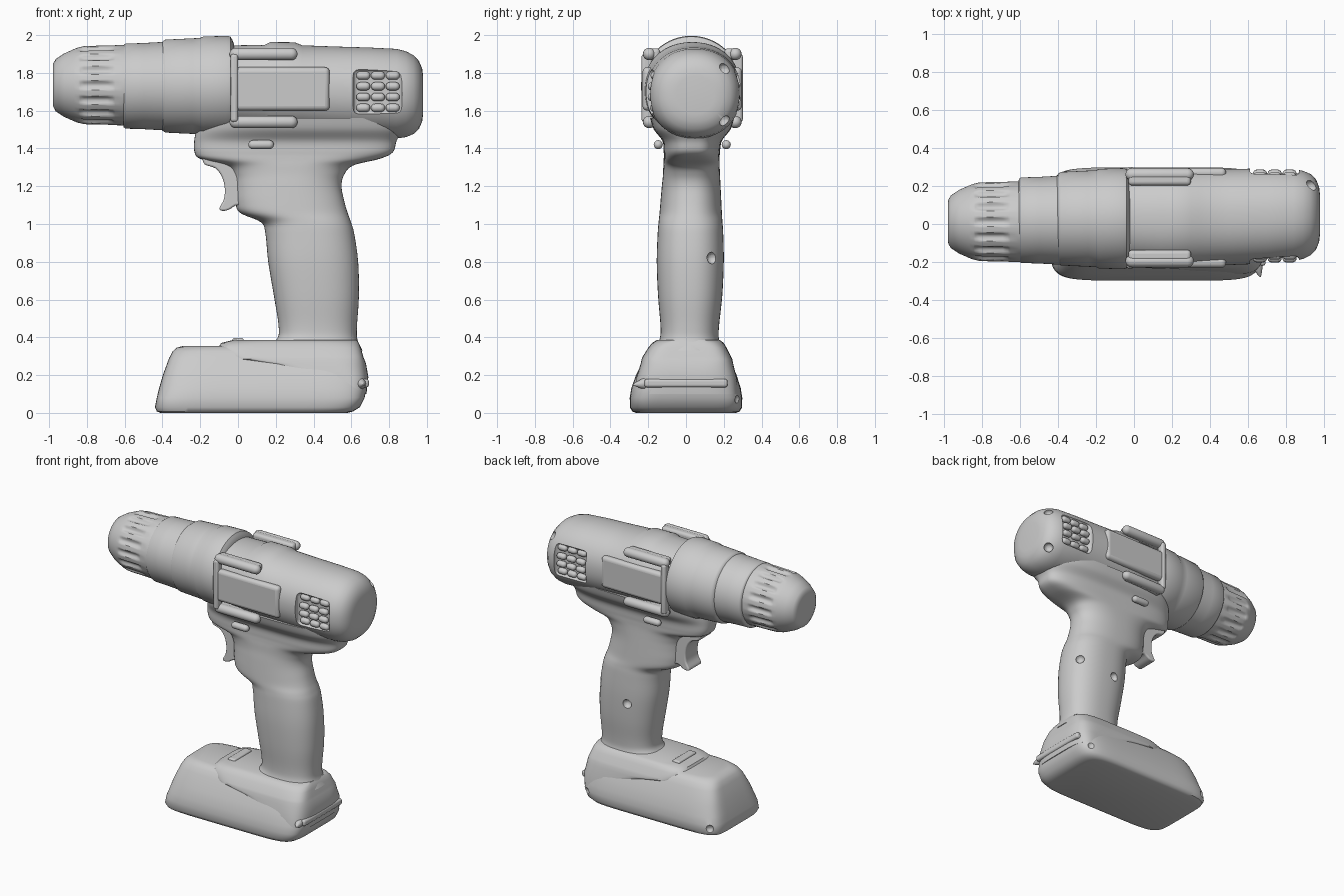
import bpy, bmesh, math
from mathutils import Vector

YC = 0.033          # centre plane of the tool


def add_mesh(name, bm):
    bmesh.ops.recalc_face_normals(bm, faces=bm.faces)
    me = bpy.data.meshes.new(name)
    bm.to_mesh(me)
    bm.free()
    ob = bpy.data.objects.new(name, me)
    bpy.context.collection.objects.link(ob)
    return ob


def spow(v, n):
    return math.copysign(abs(v) ** (2 / n), v)


def spline(rows, k):
    """Catmull-Rom interpolation of section rows."""
    out = []
    for i in range(len(rows) - 1):
        p = [rows[max(0, min(len(rows) - 1, j))] for j in (i - 1, i, i + 1, i + 2)]
        for s in range(k):
            t = s / k
            out.append([0.5 * (2 * b + (c - a) * t + (2 * a - 5 * b + 4 * c - d) * t * t
                        + (3 * b - a - 3 * c + d) * t ** 3) for a, b, c, d in zip(*p)])
    return out + [list(rows[-1])]


def loft(name, rings):
    bm = bmesh.new()
    vs = [[bm.verts.new(p) for p in r] for r in rings]
    n = len(vs[0])
    for a, b in zip(vs, vs[1:]):
        for i in range(n):
            bm.faces.new((a[i], a[(i + 1) % n], b[(i + 1) % n], b[i]))
    bm.faces.new(vs[0])
    bm.faces.new(vs[-1])
    return add_mesh(name, bm)


def loft_x(name, rows, n=2.0, seg=96, flutes=0):
    """rows: x, centre y, centre z, half y, half z, flute depth"""
    rings = []
    for x, yc, zc, hy, hz, dep in rows:
        ring = []
        for i in range(seg):
            a = math.tau * i / seg
            k = 1 - dep * max(0, math.cos(a * flutes)) ** 0.6 if dep else 1
            ring.append((x, yc + hy * k * spow(math.cos(a), n), zc + hz * k * spow(math.sin(a), n)))
        rings.append(ring)
    return loft(name, rings)


def loft_z(name, rows, seg=64):
    """rows: z, x min, x max, y min, y max, squareness"""
    return loft(name, [[((x0 + x1) / 2 + (x1 - x0) / 2 * spow(math.cos(math.tau * i / seg), n),
                         (y0 + y1) / 2 + (y1 - y0) / 2 * spow(math.sin(math.tau * i / seg), n), z)
                        for i in range(seg)] for z, x0, x1, y0, y1, n in rows])


def bevel(ob, w, seg=4):
    m = ob.modifiers.new("bevel", 'BEVEL')
    m.width, m.segments, m.limit_method = w, seg, 'ANGLE'
    return ob


def box(name, lo, hi, w=0.02):
    bm = bmesh.new()
    bmesh.ops.create_cube(bm, size=1)
    for v in bm.verts:
        v.co = Vector([(a + b) / 2 + c * (b - a) for a, b, c in zip(lo, hi, v.co)])
    return bevel(add_mesh(name, bm), w)


def ball(name, loc, r, stretch=(1, 1, 1)):
    bm = bmesh.new()
    bmesh.ops.create_uvsphere(bm, u_segments=20, v_segments=12, radius=r)
    for v in bm.verts:
        v.co = Vector([c * s + l for c, s, l in zip(v.co, stretch, loc)])
    return add_mesh(name, bm)


def capsule(name, x0, x1, y, z, r):
    rows = [(x0 + r - r * math.cos(a), y, z, r * math.sin(a), r * math.sin(a), 0)
            for a in [math.radians(d) for d in (8, 25, 45, 68, 90)]]
    rows += [(x0 + x1 - q[0], *q[1:]) for q in reversed(rows)]
    return loft_x(name, rows, seg=20)


def cut(target, cutter):
    cutter.hide_render = True
    cutter.hide_set(True)
    m = target.modifiers.new("cut", 'BOOLEAN')
    m.object, m.operation, m.solver = cutter, 'DIFFERENCE', 'EXACT'


# Chuck with rounded nose and grip flutes
loft_x("chuck", [(x, 0.012, 1.735, r, r, d) for x, r, d in (
    (-0.98, 0.09, 0), (-0.978, 0.115, 0), (-0.965, 0.138, 0), (-0.92, 0.168, 0),
    (-0.87, 0.19, 0), (-0.845, 0.2, 0), (-0.835, 0.203, 0.03), (-0.815, 0.208, 0.07),
    (-0.76, 0.21, 0.075), (-0.69, 0.211, 0.075), (-0.665, 0.212, 0.04), (-0.65, 0.212, 0),
    (-0.605, 0.213, 0), (-0.56, 0.213, 0))], seg=160, flutes=16)

# Torque collar and clutch ring
loft_x("torque_collar", [(x, 0.02, 1.73, r, r, 0) for x, r in (
    (-0.61, 0.2), (-0.605, 0.218), (-0.595, 0.225), (-0.5, 0.228), (-0.43, 0.232), (-0.36, 0.235))])
loft_x("clutch_ring", [(x, YC - 0.005, 1.73, r, r, 0) for x, r in (
    (-0.41, 0.215), (-0.4, 0.236), (-0.385, 0.246), (-0.24, 0.253), (-0.2, 0.255), (-0.185, 0.262),
    (-0.06, 0.266), (-0.04, 0.262), (-0.03, 0.245), (-0.02, 0.22))])

# Motor housing with rounded rear
body = loft_x("motor_housing", [
    (-0.08, YC, 1.725, 0.24, 0.22, 0), (0.14, YC, 1.72, 0.255, 0.228, 0),
    (0.17, YC, 1.72, 0.257, 0.243, 0), (0.30, YC, 1.718, 0.257, 0.244, 0),
    (0.34, YC, 1.712, 0.257, 0.234, 0), (0.5, 0.037, 1.703, 0.253, 0.237, 0),
    (0.7, 0.042, 1.697, 0.25, 0.237, 0), (0.84, 0.047, 1.69, 0.242, 0.237, 0),
    (0.89, 0.048, 1.687, 0.232, 0.227, 0), (0.93, 0.049, 1.685, 0.214, 0.208, 0),
    (0.958, 0.05, 1.683, 0.186, 0.18, 0), (0.975, 0.05, 1.683, 0.145, 0.14, 0),
    (0.98, 0.05, 1.683, 0.1, 0.1, 0)], n=2.15)

# Grip flaring into the housing above and the foot below
grip = loft_z("grip", spline([
    (0.33, 0.13, 0.66, -0.17, 0.20, 2.6), (0.39, 0.205, 0.632, -0.14, 0.175, 2.5),
    (0.46, 0.215, 0.63, -0.135, 0.175, 2.4), (0.62, 0.19, 0.64, -0.148, 0.192, 2.4),
    (0.8, 0.16, 0.636, -0.155, 0.2, 2.4), (0.95, 0.145, 0.615, -0.15, 0.197, 2.4),
    (1.01, 0.12, 0.598, -0.145, 0.193, 2.4), (1.06, 0.01, 0.58, -0.14, 0.19, 2.4),
    (1.12, -0.015, 0.563, -0.135, 0.187, 2.4), (1.2, -0.02, 0.548, -0.128, 0.183, 2.4),
    (1.26, -0.03, 0.562, -0.122, 0.18, 2.5), (1.31, -0.07, 0.61, -0.12, 0.178, 2.7),
    (1.345, -0.2, 0.75, -0.118, 0.178, 3), (1.38, -0.23, 0.82, -0.118, 0.18, 3.2),
    (1.44, -0.232, 0.84, -0.125, 0.19, 3.2), (1.5, -0.22, 0.87, -0.17, 0.235, 3),
    (1.56, -0.2, 0.86, -0.19, 0.255, 3)], 5))

# Trigger: side profile extruded across
bm = bmesh.new()
prof = spline([(-0.19, 1.35), (-0.175, 1.315), (-0.12, 1.295), (-0.085, 1.25), (-0.07, 1.19), (-0.075, 1.13),
               (-0.098, 1.085), (-0.085, 1.07), (-0.05, 1.075), (0.0, 1.1), (0.05, 1.06)], 4)
prof += [(0.08, 1.06), (0.08, 1.38), (-0.19, 1.38)]
face = bm.faces.new([bm.verts.new((x, YC - 0.075, z)) for x, z in prof])
ext = bmesh.ops.extrude_face_region(bm, geom=[face])
bmesh.ops.translate(bm, vec=(0, 0.15, 0), verts=[v for v in ext["geom"] if isinstance(v, bmesh.types.BMVert)])
trigger = bevel(add_mesh("trigger", bm), 0.015, 3)
trigger.modifiers["bevel"].angle_limit = math.radians(60)

# Battery pack and the handle foot sitting on it
battery = loft_z("battery_pack", [
    (0.0, -0.41, 0.58, -0.265, 0.265, 7), (0.008, -0.43, 0.61, -0.285, 0.285, 7),
    (0.03, -0.44, 0.645, -0.297, 0.297, 7), (0.08, -0.43, 0.67, -0.298, 0.298, 7),
    (0.13, -0.418, 0.68, -0.29, 0.29, 6), (0.2, -0.398, 0.68, -0.265, 0.268, 6),
    (0.29, -0.365, 0.66, -0.22, 0.23, 6), (0.325, -0.347, 0.64, -0.2, 0.21, 5.5),
    (0.345, -0.325, 0.62, -0.18, 0.19, 5), (0.355, -0.29, 0.6, -0.15, 0.16, 5)], seg=96)
loft_z("handle_foot", [
    (0.1, 0.38, 0.68, -0.27, 0.275, 4), (0.19, 0.34, 0.69, -0.262, 0.267, 4), (0.26, 0.1, 0.678, -0.24, 0.25, 5),
    (0.285, -0.05, 0.668, -0.235, 0.245, 6), (0.30, -0.075, 0.663, -0.228, 0.238, 6),
    (0.345, -0.105, 0.65, -0.2, 0.215, 6), (0.37, -0.09, 0.64, -0.18, 0.2, 5),
    (0.385, -0.03, 0.63, -0.155, 0.18, 4)], seg=96)
box("battery_latch", (-0.03, -0.08, 0.34), (0.03, 0.12, 0.397), 0.012)
box("rear_clip", (0.64, -0.22, 0.135), (0.693, 0.22, 0.18), 0.015)
# Small pointed hook at the rear corner
loft("corner_hook", [[(0.63 + 0.035 * t + r * math.cos(a), -0.17 - 0.11 * t, 0.16 - 0.01 * t + r * math.sin(a))
                      for a in [math.tau * i / 12 for i in range(12)]]
                     for t, r in ((0, 0.035), (0.5, 0.03), (0.8, 0.015), (1, 0.003))])

# Mirrored side details: rails, clamp band, panel, pin and vent
for side, s in (("front", -1), ("back", 1)):
    for level, z in (("upper", 1.9), ("lower", 1.54)):
        capsule(f"{side}_{level}_rail", -0.045, 0.315, YC + s * 0.228, z, 0.033)
        box(f"{side}_{level}_rail_web", (-0.03, YC + s * 0.2 - 0.03, z - 0.03),
            (0.30, YC + s * 0.2 + 0.03, z + 0.03), 0.02)
    box(f"{side}_clamp_band", (-0.04, YC + s * 0.24 - 0.028, 1.54), (0.0, YC + s * 0.24 + 0.028, 1.9), 0.015)
    box(f"{side}_side_panel", (-0.02, YC + s * 0.235 - 0.028, 1.6), (0.485, YC + s * 0.235 + 0.028, 1.83), 0.025)
    capsule(f"{side}_pin", 0.055, 0.19, YC + s * 0.18, 1.42, 0.024)
    yc = YC + 0.009
    cut(body, box(f"{side}_vent_cutter", (0.61, yc + s * 0.28 - 0.075, 1.58),
                  (0.87, yc + s * 0.28 + 0.075, 1.82), 0.03))
    for row in range(4):
        z = 1.615 + row * 0.057
        y = yc + s * (math.sqrt(0.25 ** 2 - (z - 1.697) ** 2) - 0.026)
        for col in range(3):
            x = 0.626 + col * 0.078
            capsule(f"{side}_vent_slat_{row}_{col}", x, x + 0.074, y, z, 0.022)

# Screw recesses
for i, (target, loc) in enumerate((
        (grip, (0.34, 0.195, 0.75)), (grip, (0.6, 0.14, 0.82)),
        (battery, (0.62, 0.29, 0.07)), (battery, (-0.39, 0.285, 0.06)),
        (body, (0.93, 0.2, 1.82)), (body, (0.93, 0.2, 1.55)))):
    cut(target, ball(f"screw_cutter_{i}", loc, 0.032))

# Smooth shading with crisp steps
for ob in bpy.context.scene.objects:
    if ob.hide_render:
        continue
    bpy.ops.object.select_all(action='DESELECT')
    ob.select_set(True)
    bpy.context.view_layer.objects.active = ob
    bpy.ops.object.shade_smooth_by_angle(angle=math.radians(40))
